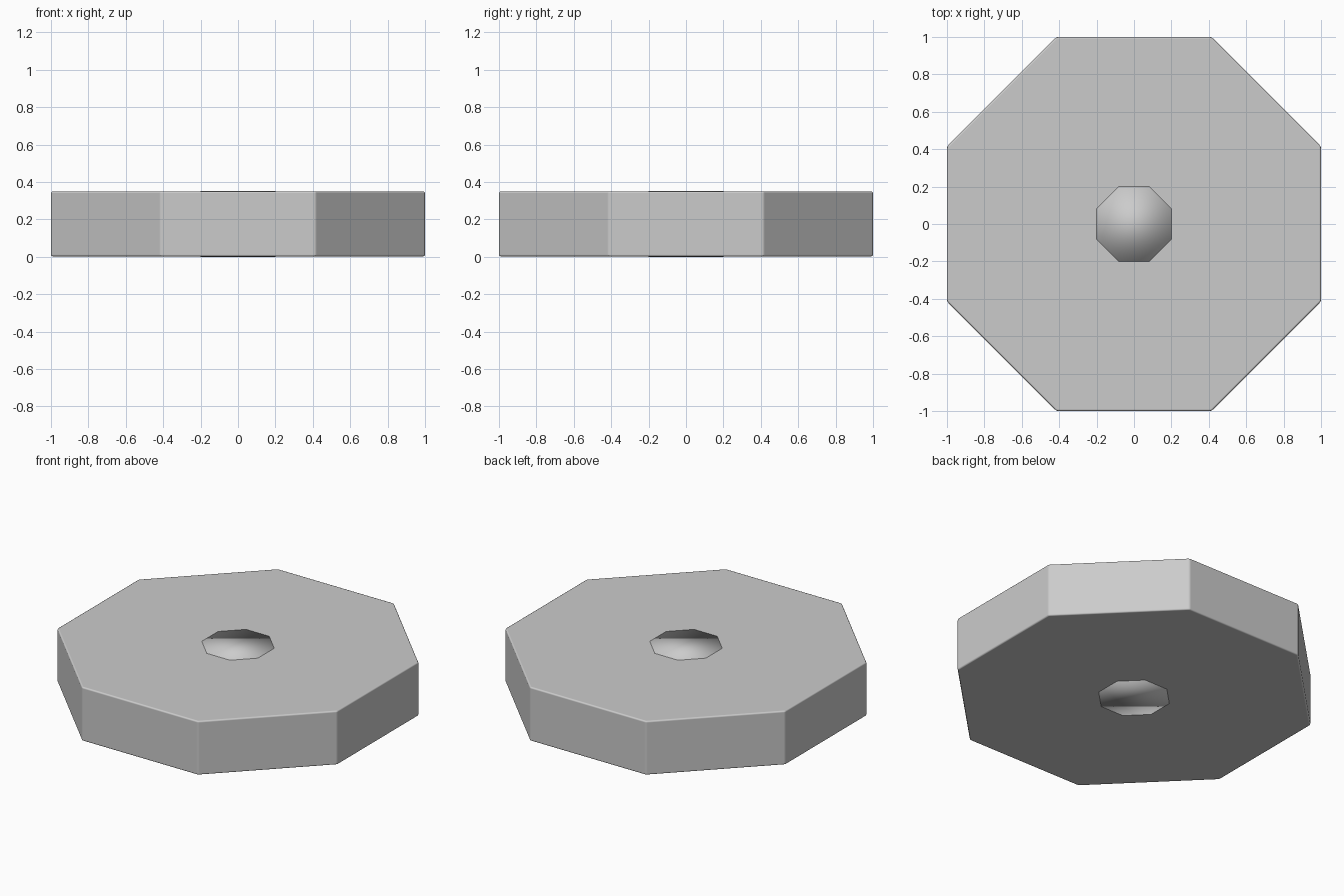
import bpy, math

if "Cube" in bpy.data.objects:
    bpy.data.objects.remove(bpy.data.objects["Cube"])


def octagon(name, apothem, z0, z1):
    """Eight-sided prism with flats facing the axes."""
    bpy.ops.mesh.primitive_cylinder_add(
        vertices=8, radius=apothem / math.cos(math.pi / 8), depth=z1 - z0,
        location=(0, 0, (z0 + z1) / 2))
    ob = bpy.context.object
    ob.name = name
    # turn the mesh only if its flats do not already face the axes
    if max(v.co.x for v in ob.data.vertices) > apothem * 1.01:
        ob.rotation_euler.z = math.pi / 8
        bpy.ops.object.transform_apply(location=False, rotation=True, scale=False)
    return ob


# Thick octagonal plate with finely softened edges
plate = octagon("octagonal_plate", 1.0, 0.002, 0.35)
bevel = plate.modifiers.new("soft_edges", 'BEVEL')
bevel.width = 0.01
bevel.segments = 2
bevel.harden_normals = True
bpy.ops.object.shade_smooth()

# Core pin, nearly flush with both faces, smooth shaded across its caps
pin = octagon("centre_pin", 0.2, 0.0, 0.352)
bpy.ops.object.shade_smooth()
